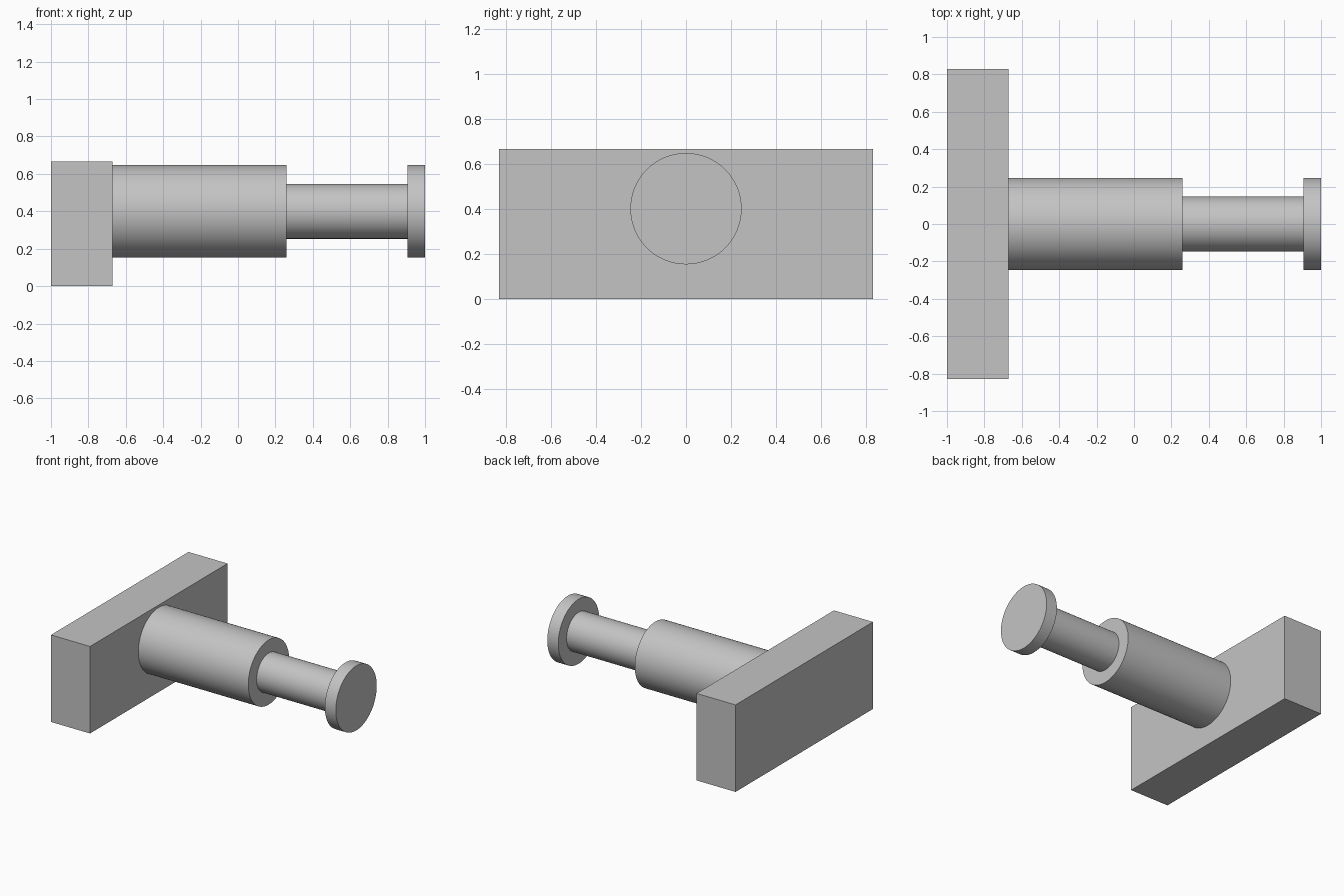
import bpy
import math

default = bpy.data.objects.get("Cube")
if default:
    bpy.data.objects.remove(default, do_unlink=True)

# One plain grey for every part
grey = bpy.data.materials.new("light_grey")
grey.use_nodes = True
colour = (0.55, 0.55, 0.55, 1)
grey.diffuse_color = colour
grey.node_tree.nodes["Principled BSDF"].inputs["Base Color"].default_value = colour

AXIS_HEIGHT = 0.4


def finish(name):
    obj = bpy.context.object
    obj.name = name
    obj.data.materials.append(grey)
    return obj


def rod(name, x0, x1, radius):
    """Round bar lying along x."""
    bpy.ops.mesh.primitive_cylinder_add(
        vertices=96, radius=radius, depth=x1 - x0,
        location=((x0 + x1) / 2, 0, AXIS_HEIGHT), rotation=(0, math.pi / 2, 0))
    obj = finish(name)
    bpy.ops.object.shade_smooth_by_angle(angle=math.radians(30))
    return obj


# Rectangular base block
bpy.ops.mesh.primitive_cube_add(size=1, location=(-0.835, 0, 0.3325))
block = finish("base_block")
block.scale = (0.33, 1.66, 0.665)
bpy.ops.object.transform_apply(location=False, rotation=False, scale=True)

# Stepped shaft with an end flange
rod("thick_shaft", -0.67, 0.26, 0.247)
rod("thin_shaft", 0.26, 0.907, 0.147)
rod("end_flange", 0.907, 1.0, 0.247)
